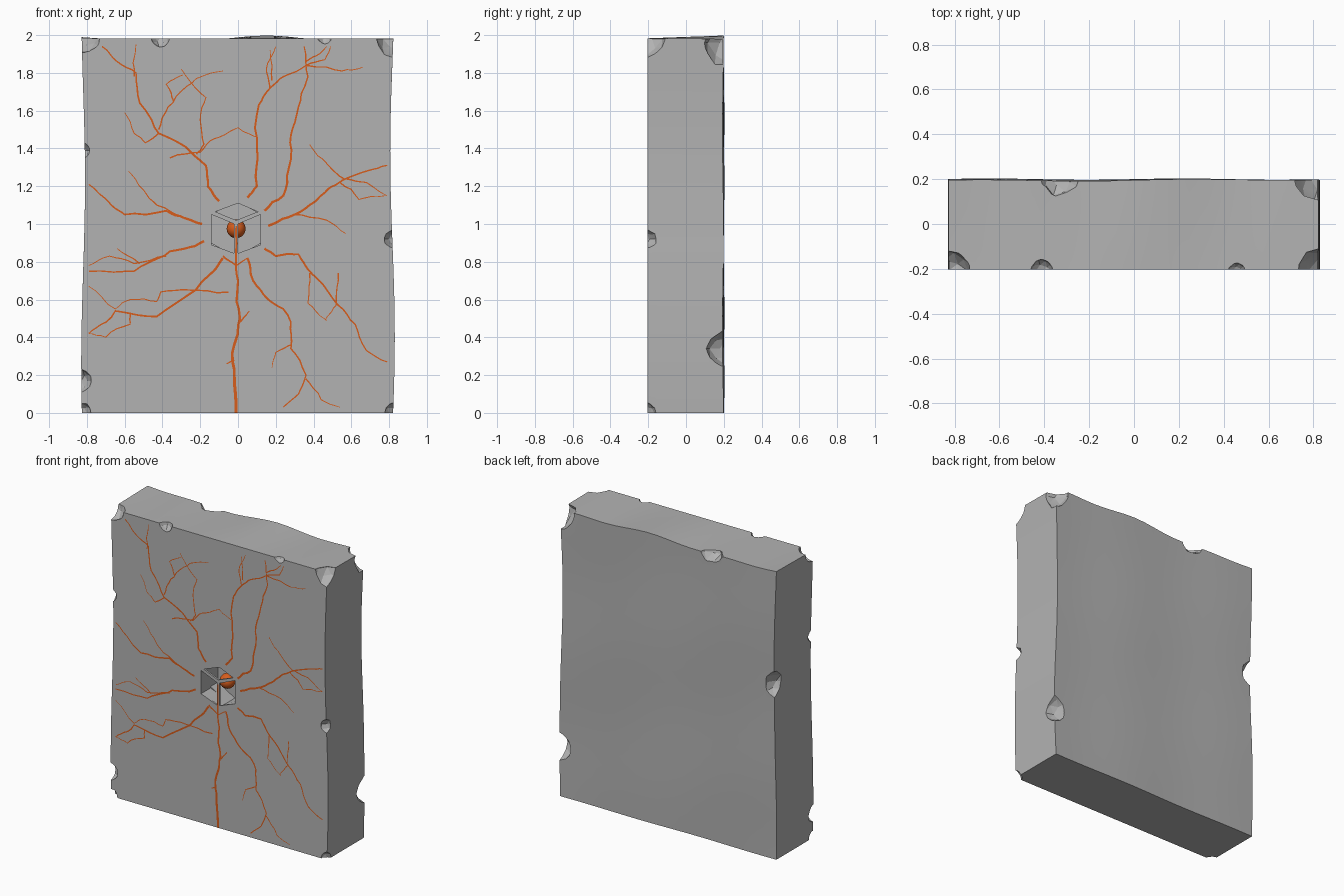
import bpy, bmesh, math, random
from mathutils import Vector

random.seed(4)
FRONT = -0.203

cube = bpy.data.objects.get("Cube")
if cube:
    bpy.data.objects.remove(cube, do_unlink=True)


def material(name, color):
    mat = bpy.data.materials.new(name)
    mat.use_nodes = True
    mat.diffuse_color = (*color, 1)
    mat.node_tree.nodes["Principled BSDF"].inputs["Base Color"].default_value = (*color, 1)
    return mat


stone = material("grey stone", (0.45, 0.45, 0.45))
ember = material("ember orange", (0.68, 0.11, 0.012))


def make_object(name, bm, mat):
    bmesh.ops.recalc_face_normals(bm, faces=bm.faces)
    mesh = bpy.data.meshes.new(name)
    bm.to_mesh(mesh)
    bm.free()
    mesh.materials.append(mat)
    obj = bpy.data.objects.new(name, mesh)
    bpy.context.collection.objects.link(obj)
    return obj


def select_only(obj):
    bpy.ops.object.select_all(action='DESELECT')
    bpy.context.view_layer.objects.active = obj
    obj.select_set(True)


def cut(target, cutter):
    """Subtract the cutter from the target, then drop the cutter."""
    cutter.hide_render = True
    mod = target.modifiers.new("cut", 'BOOLEAN')
    mod.operation, mod.solver, mod.object = 'DIFFERENCE', 'EXACT', cutter
    select_only(target)
    bpy.ops.object.modifier_apply(modifier=mod.name)
    bpy.data.objects.remove(cutter, do_unlink=True)


def add_prism(bm, outline, y0, y1):
    """Prism along y from an outline of (x, z) points."""
    face = bm.faces.new([bm.verts.new((x, y0, z)) for x, z in outline])
    result = bmesh.ops.extrude_face_region(bm, geom=[face])
    moved = [v for v in result["geom"] if isinstance(v, bmesh.types.BMVert)]
    bmesh.ops.translate(bm, verts=moved, vec=(0, y1 - y0, 0))


# Slab: flat front and base, worn top, sides and back
bm = bmesh.new()
bmesh.ops.create_cube(bm, size=2)
bmesh.ops.subdivide_edges(bm, edges=bm.edges[:], cuts=19, use_grid_fill=True)
for v in bm.verts:
    x, depth, z = v.co.x, (v.co.y + 1) / 2, v.co.z + 1
    right = 0.818 - 0.012 * math.sin(3.2 * (z - 0.9))
    left = 0.82 - 0.01 * math.sin(3.2 * (z - 0.75))
    top = 1.983 + depth * (0.009 * math.sin(5 * x + 0.6) + 0.006 * math.sin(9 * x))
    back = 0.197 + 0.006 * math.sin(4 * x + 3 * z) * math.cos(2 * x - 3 * z)
    v.co = (x * (right if x > 0 else left), FRONT + depth * (back - FRONT), z / 2 * top)
slab = make_object("stone_slab", bm, stone)

# Chips knocked out of the edges: x, y, z, radius
chips = [
    (-0.83, -0.21, 2, 0.1), (-0.41, -0.21, 1.99, 0.055), (0.46, -0.21, 1.99, 0.04),
    (0.83, -0.21, 1.98, 0.1), (-0.83, -0.21, 1.39, 0.045), (-0.83, -0.21, 0.17, 0.06),
    (-0.83, -0.21, 0, 0.055), (0.83, -0.21, 0, 0.055), (0.83, -0.21, 0.92, 0.055),
    (0.84, 0.21, 0.34, 0.1), (0.84, 0.22, 1.96, 0.125), (-0.84, 0.21, 1.2, 0.1),
    (-0.33, 0.22, 2.01, 0.1)]
bm = bmesh.new()
for x, y, z, r in chips:
    ball = bmesh.ops.create_icosphere(bm, subdivisions=2, radius=r)["verts"]
    for v in ball:
        v.co = v.co * random.uniform(0.9, 1.08) + Vector((x, y, z))
cut(slab, make_object("chip_cutter", bm, stone))

# Recess: three rhombic windows opening into a hexagonal chamber
windows = [
    [(-0.12, 1.065), (0, 1.11), (0.105, 1.065), (-0.01, 1.02)],
    [(-0.14, 1.05), (-0.14, 0.89), (-0.02, 0.845), (-0.02, 1.0)],
    [(0.12, 1.05), (0.12, 0.89), (0, 0.845), (0, 1.0)]]
chamber = [(-0.01 + 0.15 * math.sin(a), 0.975 + 0.15 * math.cos(a))
           for a in (i * math.pi / 3 for i in range(6))]
bm = bmesh.new()
add_prism(bm, chamber, FRONT + 0.012, -0.02)
cut(slab, make_object("chamber_cutter", bm, stone))
for outline in windows:
    bm = bmesh.new()
    add_prism(bm, outline, FRONT - 0.05, -0.1)
    cut(slab, make_object("window_cutter", bm, stone))
select_only(slab)
bpy.ops.object.shade_smooth_by_angle(angle=math.radians(12))

# Glowing core inside the chamber
bm = bmesh.new()
bmesh.ops.create_uvsphere(bm, u_segments=24, v_segments=16, radius=0.05)
bmesh.ops.translate(bm, verts=bm.verts, vec=(-0.01, -0.1, 0.975))
core = make_object("glowing_core", bm, ember)
select_only(core)
bpy.ops.object.shade_smooth()


def roughen(points, rounds=2):
    """Split each segment and nudge the midpoints for a jagged line."""
    for _ in range(rounds):
        out = [points[0]]
        for a, b in zip(points, points[1:]):
            nudge = Vector((random.uniform(-1, 1), random.uniform(-1, 1)))
            out += [(a + b) / 2 + nudge * (b - a).length * 0.07, b]
        points = out
    return points


def crack_group(name, width, paths):
    """Thin tapering ribbons on the front face; the first path is the trunk."""
    bm = bmesh.new()
    for number, path in enumerate(paths):
        points = roughen([Vector(p) for p in path])
        start = width if number == 0 else width * 0.6
        last = len(points) - 1
        previous = None
        for i, p in enumerate(points):
            along = (points[min(i + 1, last)] - points[max(i - 1, 0)]).normalized()
            side = Vector((-along.y, along.x)) * start * (1 - 0.5 * i / last) / 2
            pair = [bm.verts.new((q.x, FRONT - 0.002, q.y)) for q in (p - side, p + side)]
            if previous:
                bm.faces.new((previous[0], pair[0], pair[1], previous[1]))
            previous = pair
    for f in bm.faces:
        f.normal_update()
    return make_object(name, bm, ember)


# Cracks spreading from the recess, as (x, z) paths
crack_group("lower_crack", 0.017, [
    [(-0.01, 0), (-0.02, 0.2), (-0.03, 0.32), (0.01, 0.5), (0, 0.7), (-0.01, 0.82), (-0.01, 0.99)],
    [(0.01, 0.48), (0.06, 0.54)], [(-0.02, 0.28), (-0.06, 0.26)],
    [(-0.08, 0.83), (-0.01, 0.78), (0.05, 0.82)]])
crack_group("upper_left_cracks", 0.013, [
    [(-0.1, 1.12), (-0.16, 1.2), (-0.17, 1.31), (-0.24, 1.37), (-0.42, 1.48), (-0.52, 1.64),
     (-0.54, 1.8), (-0.64, 1.86), (-0.72, 1.94)],
    [(-0.42, 1.5), (-0.37, 1.62), (-0.27, 1.73), (-0.22, 1.77), (-0.08, 1.81)],
    [(-0.22, 1.37), (-0.18, 1.42), (-0.2, 1.55), (-0.17, 1.67), (-0.25, 1.75), (-0.3, 1.82)],
    [(-0.42, 1.48), (-0.49, 1.43), (-0.55, 1.48), (-0.6, 1.59)],
    [(-0.36, 1.35), (-0.2, 1.38), (-0.13, 1.45), (0, 1.51), (0.1, 1.46)],
    [(-0.55, 1.78), (-0.54, 1.95)], [(-0.34, 1.65), (-0.38, 1.74), (-0.29, 1.79)]])
crack_group("upper_right_cracks", 0.013, [
    [(0.05, 1.14), (0.1, 1.2), (0.1, 1.4), (0.11, 1.63), (0.17, 1.72), (0.24, 1.78), (0.36, 1.84)],
    [(0.17, 1.72), (0.15, 1.82), (0.2, 1.94)], [(0.18, 1.76), (0.17, 1.92)],
    [(0.36, 1.84), (0.46, 1.87), (0.49, 1.94)], [(0.36, 1.84), (0.55, 1.81), (0.66, 1.83)]])
crack_group("right_upper_crack", 0.013, [
    [(0.14, 1.07), (0.24, 1.15), (0.27, 1.3), (0.28, 1.47), (0.32, 1.62), (0.37, 1.78), (0.35, 1.94)],
    [(0.36, 1.86), (0.43, 1.9), (0.47, 1.94)]])
crack_group("right_cracks", 0.013, [
    [(0.16, 0.99), (0.3, 1.05), (0.41, 1.12), (0.5, 1.2), (0.57, 1.24), (0.68, 1.28), (0.79, 1.31)],
    [(0.56, 1.24), (0.47, 1.32), (0.38, 1.42)], [(0.57, 1.24), (0.68, 1.22), (0.79, 1.15)],
    [(0.54, 1.22), (0.64, 1.13), (0.78, 1.15)], [(0.3, 1.05), (0.47, 1.02), (0.57, 0.95)]])
crack_group("lower_right_cracks", 0.012, [
    [(0.14, 0.87), (0.2, 0.83), (0.32, 0.84), (0.37, 0.76), (0.45, 0.68), (0.53, 0.57),
     (0.62, 0.47), (0.68, 0.33), (0.79, 0.27)],
    [(0.53, 0.74), (0.52, 0.57), (0.46, 0.49)], [(0.38, 0.74), (0.37, 0.58), (0.47, 0.49)]])
crack_group("lower_middle_cracks", 0.012, [
    [(0.05, 0.82), (0.08, 0.7), (0.15, 0.61), (0.24, 0.55), (0.28, 0.48), (0.28, 0.34),
     (0.36, 0.2), (0.32, 0.1), (0.24, 0.03)],
    [(0.28, 0.36), (0.2, 0.32), (0.18, 0.24)], [(0.36, 0.18), (0.44, 0.07), (0.54, 0.03)]])
crack_group("lower_left_cracks", 0.013, [
    [(-0.08, 0.82), (-0.13, 0.75), (-0.27, 0.62), (-0.43, 0.51), (-0.65, 0.54), (-0.7, 0.48), (-0.79, 0.42)],
    [(-0.05, 0.64), (-0.25, 0.65), (-0.41, 0.64), (-0.43, 0.59), (-0.57, 0.6), (-0.65, 0.55), (-0.79, 0.67)],
    [(-0.57, 0.53), (-0.57, 0.47), (-0.7, 0.4), (-0.79, 0.42)]])
crack_group("left_cracks", 0.013, [
    [(-0.18, 0.91), (-0.28, 0.87), (-0.42, 0.82), (-0.55, 0.75), (-0.79, 0.75)],
    [(-0.38, 0.83), (-0.55, 0.79), (-0.68, 0.83), (-0.79, 0.78)], [(-0.52, 0.79), (-0.64, 0.87)]])
crack_group("left_upper_cracks", 0.013, [
    [(-0.19, 1.0), (-0.28, 1.03), (-0.38, 1.07), (-0.6, 1.05), (-0.67, 1.1), (-0.79, 1.21)],
    [(-0.24, 1.02), (-0.43, 1.1), (-0.5, 1.18), (-0.58, 1.28)]])
